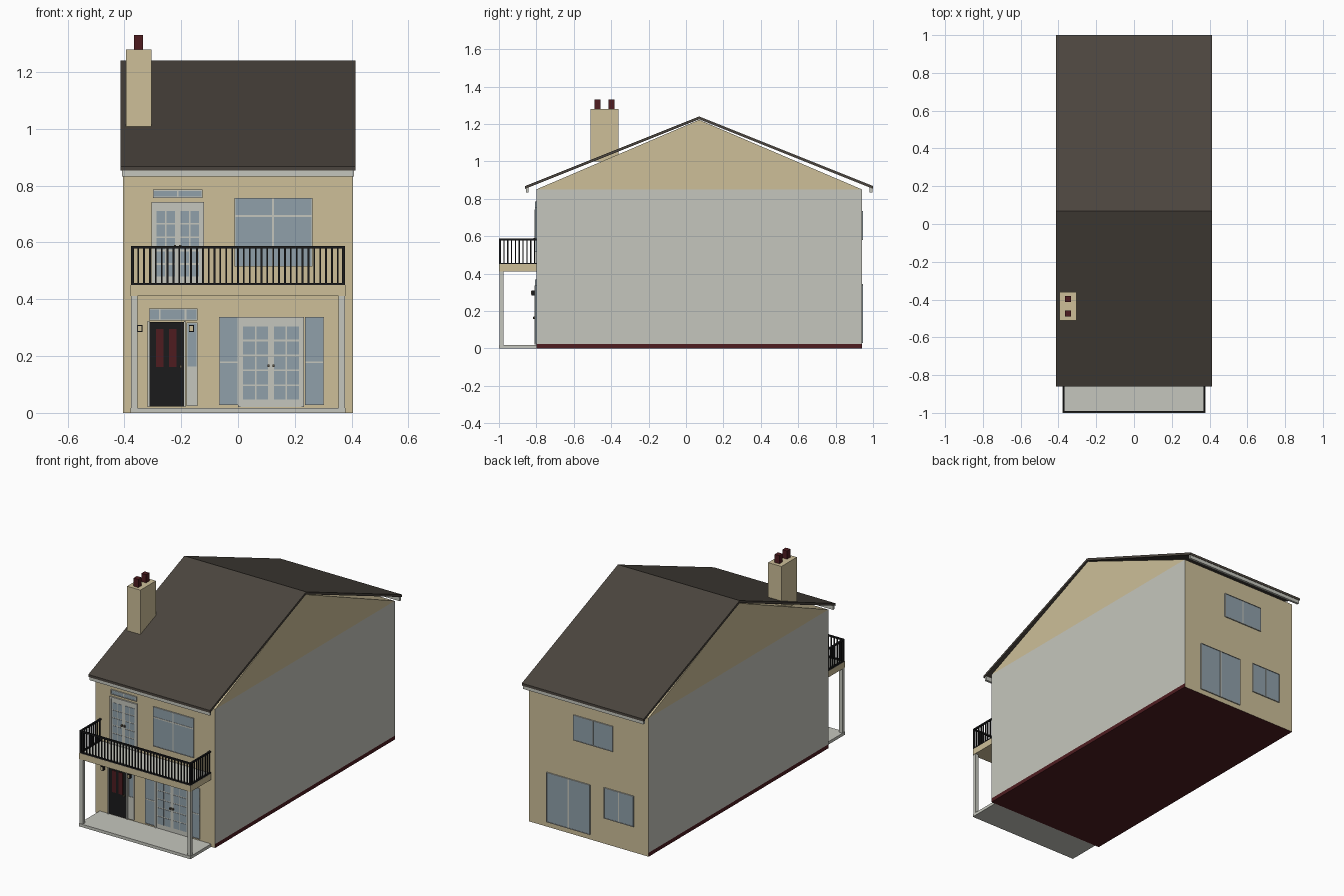
import bpy, bmesh
from mathutils import Vector

if "Cube" in bpy.data.objects:
    bpy.data.objects.remove(bpy.data.objects["Cube"])


def material(name, r, g, b):
    lin = [((c / 255 + 0.055) / 1.055) ** 2.4 for c in (r, g, b)]
    m = bpy.data.materials.new(name)
    m.diffuse_color = (*lin, 1)
    m.use_nodes = True
    m.node_tree.nodes["Principled BSDF"].inputs["Base Color"].default_value = m.diffuse_color
    return m


CREAM = material("cream render", 205, 191, 153)
GREY = material("pale grey", 197, 198, 189)
ROOF = material("roof brown", 75, 69, 62)
GLASS = material("window glass", 144, 160, 170)
BLACK = material("black", 27, 27, 28)
MAROON = material("maroon", 78, 28, 32)
BRONZE = material("bronze", 95, 85, 70)


def finish(name, bm, *mats):
    bmesh.ops.recalc_face_normals(bm, faces=bm.faces)
    me = bpy.data.meshes.new(name)
    bm.to_mesh(me)
    bm.free()
    for m in mats:
        me.materials.append(m)
    ob = bpy.data.objects.new(name, me)
    bpy.context.collection.objects.link(ob)
    return ob


def boxes(name, items, *mats, top=None):
    """Boxes given as (x0, x1, y0, y1, z0, z1); top = material slot of upward faces."""
    bm = bmesh.new()
    for x0, x1, y0, y1, z0, z1 in items:
        vs = bmesh.ops.create_cube(bm, size=1)["verts"]
        for v in vs:
            v.co = Vector(((x0 + x1) / 2 + v.co.x * (x1 - x0),
                           (y0 + y1) / 2 + v.co.y * (y1 - y0),
                           (z0 + z1) / 2 + v.co.z * (z1 - z0)))
    bm.normal_update()
    if top is not None:
        for f in bm.faces:
            if f.normal.z > 0.9:
                f.material_index = top
    return finish(name, bm, *mats)


def extrude_x(points, half):
    """Side profile (y, z) extruded across the width."""
    bm = bmesh.new()
    face = bm.faces.new([bm.verts.new((-half, y, z)) for y, z in points])
    new = bmesh.ops.extrude_face_region(bm, geom=[face])["geom"]
    bmesh.ops.translate(bm, vec=(2 * half, 0, 0),
                        verts=[g for g in new if isinstance(g, bmesh.types.BMVert)])
    bmesh.ops.recalc_face_normals(bm, faces=bm.faces)
    return bm


FRONT, BACK, MID = -0.8, 0.94, 0.07


def plate(x0, x1, z0, z1, t, back=False):
    """Thin plate on the front or back wall, as a box tuple."""
    return (x0, x1, BACK, BACK + t, z0, z1) if back else (x0, x1, FRONT - t, FRONT, z0, z1)


def window(name, x0, x1, z0, z1, bars_x=(), bars_z=(), back=False, edge=0.004, bar=0.006):
    """Glass plate with a slim frame and glazing bars."""
    boxes(name + "_glass", [plate(x0, x1, z0, z1, 0.004, back)], GLASS)
    parts = [plate(x - bar / 2, x + bar / 2, z0, z1, 0.006, back) for x in bars_x]
    parts += [plate(x0, x1, z - bar / 2, z + bar / 2, 0.006, back) for z in bars_z]
    parts += [plate(x, x + edge, z0, z1, 0.007, back) for x in (x0, x1 - edge)]
    parts += [plate(x0, x1, z, z + edge, 0.007, back) for z in (z0, z1 - edge)]
    boxes(name + "_bars", parts, GREY)


def french_doors(name, x0, x1, z0, z1):
    """Pair of glazed doors: pale leaves with 2 x 5 panes each, frame and handles."""
    boxes(name + "_leaves", [plate(x0, x1, z0, z1, 0.004)], GREY)
    boxes(name + "_frame", [plate(x0, x0 + 0.009, z0, z1, 0.009), plate(x1 - 0.009, x1, z0, z1, 0.009),
                            plate(x0 + 0.009, x1 - 0.009, z1 - 0.009, z1, 0.009)], GREY)
    mid, w, panes = (x0 + x1) / 2, (x1 - x0) / 2, []
    pw, ph = (w - 0.033) / 2, (z1 - z0 - 0.055) / 5
    for left in (x0 + 0.018, mid + 0.010):
        for c in range(2):
            for r in range(5):
                px, pz = left + c * (pw + 0.005), z0 + 0.028 + r * ph
                panes.append(plate(px, px + pw, pz, pz + ph - 0.006, 0.006))
    boxes(name + "_panes", panes, GLASS)
    zh = z0 + (z1 - z0) * 0.46
    boxes(name + "_handles", [(mid + s - 0.004, mid + s + 0.004, FRONT - 0.015, FRONT, zh - 0.005, zh + 0.005)
                              for s in (-0.009, 0.009)], BRONZE)


# House body: grey party walls, cream gables, maroon base strip and underside
bm = extrude_x([(FRONT, 0), (BACK, 0), (BACK, 0.85), (MID, 1.222), (FRONT, 0.85)], 0.405)
for z in (0.024, 0.85):
    bmesh.ops.bisect_plane(bm, geom=bm.verts[:] + bm.edges[:] + bm.faces[:],
                           plane_co=(0, 0, z), plane_no=(0, 0, 1))
bm.normal_update()
for f in bm.faces:
    z = f.calc_center_median().z
    if f.normal.z < -0.9 or (abs(f.normal.x) > 0.9 and z < 0.024):
        f.material_index = 2
    elif abs(f.normal.x) > 0.9 and z < 0.85:
        f.material_index = 1
finish("house_body", bm, CREAM, GREY, MAROON)

# Roof slab and eaves gutters
bm = extrude_x([(MID - 0.93, 0.868), (MID, 1.24), (MID + 0.93, 0.868),
                (MID + 0.93, 0.853), (MID, 1.225), (MID - 0.93, 0.853)], 0.413)
finish("roof", bm, ROOF)
boxes("eaves_gutters", [(-0.408, 0.408, MID + s * 0.919 - 0.007, MID + s * 0.919 + 0.007, 0.833, 0.860)
                        for s in (-1, 1)], GREY)

# Chimney and pots
boxes("chimney", [(-0.395, -0.305, -0.51, -0.36, 1.0, 1.28)], CREAM)
boxes("chimney_pots", [(-0.366, -0.334, y - 0.016, y + 0.016, 1.28, 1.33) for y in (-0.473, -0.398)], MAROON)

# Porch floor, posts and balcony deck
boxes("porch_floor", [(-0.378, 0.378, -1, FRONT, 0, 0.018)], GREY)
boxes("porch_posts", [(x - 0.011, x + 0.011, -0.997, -0.977, 0.018, 0.412) for x in (-0.365, 0.365)], GREY)
boxes("balcony_deck", [(-0.378, 0.378, -1, FRONT, 0.412, 0.45)], CREAM, GREY, top=1)

# Balcony railing: front and two returns
rails, bars = [], []
for z, h in ((0.450, 0.007), (0.578, 0.009)):
    rails.append((-0.377, 0.377, -0.999, -0.989, z, z + h))
    rails += [(x - 0.005, x + 0.005, -0.989, FRONT, z, z + h) for x in (-0.372, 0.372)]
n = 36
for i in range(n + 1):
    x = -0.372 + 0.744 * i / n
    t = 0.005 if i in (0, n) else 0.003
    bars.append((x - t, x + t, -0.994 - t, -0.994 + t, 0.45, 0.58))
for x in (-0.372, 0.372):
    for i in range(1, 10):
        y = -0.994 + i * 0.0205
        bars.append((x - 0.003, x + 0.003, y - 0.003, y + 0.003, 0.45, 0.58))
boxes("balcony_rails", rails, BLACK)
boxes("balcony_bars", bars, BLACK)

# Upper front: balcony doors, fanlight, wide window
french_doors("balcony_doors", -0.305, -0.120, 0.452, 0.743)
window("balcony_fanlight", -0.300, -0.125, 0.757, 0.786, bars_x=(-0.212,))
window("bedroom_window", -0.012, 0.262, 0.515, 0.757, bars_x=(0.123,), bars_z=(0.693,), edge=0.003, bar=0.008)

# Lower front: patio doors with side lights
french_doors("patio_doors", 0.000, 0.232, 0.020, 0.337)
for side, x in (("left", -0.067), ("right", 0.235)):
    window("patio_side_light_" + side, x, x + 0.068, 0.027, 0.338, bars_z=(0.178,), edge=0.003)

# Entrance: black door with maroon panels, fanlight, side panel
boxes("entrance_frame", [plate(-0.318, -0.312, 0.02, 0.323, 0.009), plate(-0.190, -0.184, 0.02, 0.323, 0.009)], GREY)
boxes("entrance_door", [plate(-0.312, -0.190, 0.022, 0.320, 0.006)], BLACK)
boxes("entrance_door_panels", [plate(x, x + 0.026, 0.162, 0.295, 0.009) for x in (-0.288, -0.243)], MAROON)
boxes("entrance_handle", [(-0.206, -0.198, FRONT - 0.018, FRONT, 0.158, 0.168)], BRONZE)
window("entrance_fanlight", -0.313, -0.142, 0.325, 0.368, bars_x=(-0.275, -0.185))
window("entrance_side_light", -0.182, -0.142, 0.160, 0.318)
boxes("entrance_side_panel", [plate(-0.182, -0.142, 0.025, 0.160, 0.007)], GREY)

# Wall lanterns
for side, x in (("left", -0.346), ("right", -0.164)):
    boxes("wall_lantern_" + side, [(x - 0.009, x + 0.009, -0.826, -0.808, 0.284, 0.310),
                                   (x - 0.004, x + 0.004, -0.808, FRONT, 0.290, 0.304)], BLACK)
    boxes("lantern_pane_" + side, [(x - 0.006, x + 0.006, -0.828, -0.826, 0.288, 0.306)], CREAM)

# Back wall: sliding doors, kitchen window, bedroom window
window("sliding_doors", -0.01, 0.285, 0.030, 0.335, bars_x=(0.137,), back=True, edge=0.003, bar=0.010)
window("kitchen_window", -0.305, -0.104, 0.157, 0.345, bars_x=(-0.205,), back=True, edge=0.003)
window("back_bedroom_window", -0.164, 0.104, 0.580, 0.735, bars_x=(-0.03,), back=True, edge=0.003)
